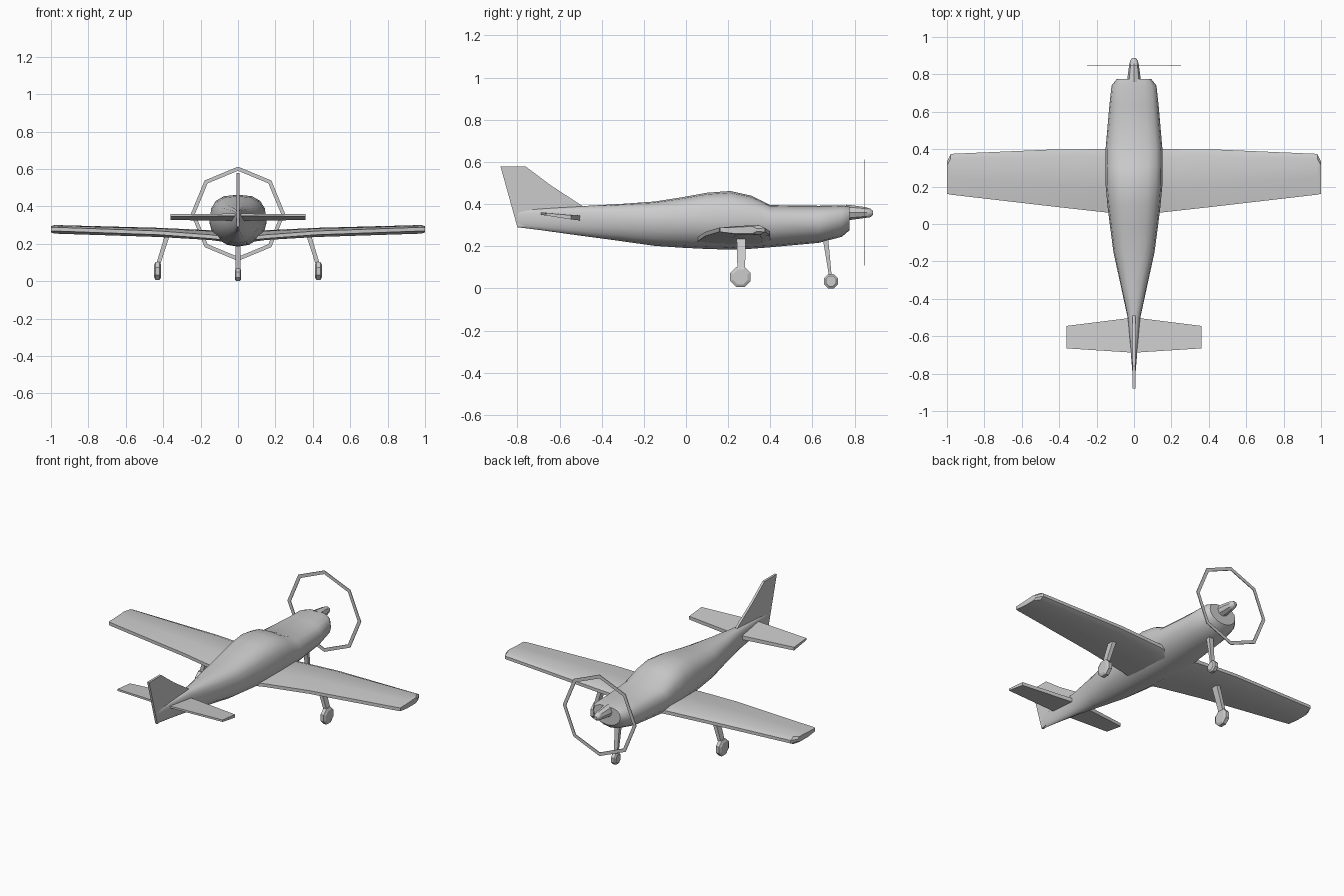
import bpy, bmesh, math
from mathutils import Vector

if "Cube" in bpy.data.objects:
    bpy.data.objects.remove(bpy.data.objects["Cube"])


def finish(name, bm, angle=None):
    bmesh.ops.recalc_face_normals(bm, faces=bm.faces)
    mesh = bpy.data.meshes.new(name)
    bm.to_mesh(mesh)
    bm.free()
    ob = bpy.data.objects.new(name, mesh)
    bpy.context.collection.objects.link(ob)
    if angle:
        bpy.ops.object.select_all(action='DESELECT')
        ob.select_set(True)
        bpy.context.view_layer.objects.active = ob
        bpy.ops.object.shade_smooth_by_angle(angle=math.radians(angle))
    return ob


def loft(name, rings, angle=None, closed=False):
    """Skin a list of equal-sized point rings; caps the ends unless closed."""
    bm = bmesh.new()
    vs = [[bm.verts.new(p) for p in r] for r in rings]
    pairs = list(zip(vs, vs[1:]))
    if closed:
        pairs.append((vs[-1], vs[0]))
    else:
        bm.faces.new(vs[0])
        bm.faces.new(vs[-1])
    n = len(vs[0])
    for a, b in pairs:
        for i in range(n):
            j = (i + 1) % n
            bm.faces.new((a[i], a[j], b[j], b[i]))
    return finish(name, bm, angle)


def body_ring(y, hw, top, bot, mid, n=16):
    """Boxy upper half, rounder lower half."""
    pts = []
    for i in range(n):
        t = math.tau * i / n
        c, s = math.cos(t), math.sin(t)
        e = 2 / 2.7 if s > 0 else 2 / 2.0
        h = top - mid if s > 0 else mid - bot
        pts.append((hw * math.copysign(abs(c) ** e, c), y,
                    mid + h * math.copysign(abs(s) ** e, s)))
    return pts


def circle(y, r, z, n=8, squash=1.0):
    return [(r * math.cos(math.tau * i / n), y,
             z + squash * r * math.sin(math.tau * i / n)) for i in range(n)]


def wing_ring(x, y0, y1, z0, z1, z_te):
    """Blunt leading edge at y1, thinner trailing edge at y0."""
    c, h = y1 - y0, z1 - z0
    return [(x, y0, z_te - 0.010), (x, y0, z_te + 0.010),
            (x, y0 + 0.4 * c, z1 - 0.004), (x, y1 - 0.12 * c, z1),
            (x, y1, z0 + 0.7 * h), (x, y1, z0 + 0.3 * h),
            (x, y1 - 0.12 * c, z0), (x, y0 + 0.4 * c, z0)]


def wheel(name, x, y, z, r, w):
    rings = []
    for dx, k in ((-w, 0.72), (-0.6 * w, 1), (0.6 * w, 1), (w, 0.72)):
        rings.append([(x + dx, y + k * r * math.cos(math.tau * (i + .5) / 8),
                       z + k * r * math.sin(math.tau * (i + .5) / 8)) for i in range(8)])
    return loft(name, rings)


def strut(name, top, bottom, top_half, bottom_half):
    rings = []
    for p, (a, b) in ((top, top_half), (bottom, bottom_half)):
        rings.append([Vector(p) + Vector((sx * a, sy * b, 0))
                      for sx, sy in ((-1, -1), (1, -1), (1, 1), (-1, 1))])
    return loft(name, rings)


# fuselage: y, half width, top, bottom, widest height
sections = [
    (0.775, 0.092, 0.390, 0.275, 0.34), (0.74, 0.120, 0.394, 0.245, 0.33),
    (0.63, 0.132, 0.392, 0.216, 0.31), (0.40, 0.152, 0.395, 0.195, 0.31),
    (0.31, 0.153, 0.440, 0.188, 0.32), (0.21, 0.152, 0.462, 0.184, 0.32),
    (0.10, 0.142, 0.454, 0.187, 0.32), (-0.02, 0.127, 0.432, 0.193, 0.32),
    (-0.15, 0.110, 0.412, 0.202, 0.32), (-0.32, 0.073, 0.400, 0.226, 0.325),
    (-0.50, 0.034, 0.390, 0.250, 0.33), (-0.68, 0.018, 0.380, 0.275, 0.33),
    (-0.80, 0.008, 0.370, 0.290, 0.33)]
loft("fuselage", [body_ring(*s) for s in sections], 40)

# spinner
loft("spinner", [circle(y, r, z) for y, r, z in (
    (0.76, 0.037, 0.360), (0.79, 0.034, 0.360), (0.85, 0.026, 0.360),
    (0.875, 0.020, 0.358), (0.887, 0.010, 0.358))], 40)

# propeller disc ring
loft("propeller_ring", [[(r * math.sin(a), y, 0.36 + r * math.cos(a))
                         for r, y in ((0.252, 0.844), (0.252, 0.848),
                                      (0.230, 0.848), (0.230, 0.844))]
                        for a in [math.tau * i / 8 for i in range(8)]], closed=True)

# vertical fin
fin = [(-0.88, 0.578), (-0.76, 0.578), (-0.64, 0.488), (-0.49, 0.390),
       (-0.52, 0.330), (-0.80, 0.290)]
loft("tail_fin", [[(x, y, z) for y, z in fin] for x in (-0.007, 0.007)])

for side, s in (("right", 1), ("left", -1)):
    # main wing
    loft(side + "_wing", [wing_ring(s * x, *v) for x, v in (
        (0.0, (0.045, 0.400, 0.200, 0.262, 0.222)),
        (0.15, (0.062, 0.400, 0.220, 0.272, 0.238)),
        (0.42, (0.092, 0.399, 0.236, 0.285, 0.258)),
        (0.98, (0.157, 0.375, 0.254, 0.300, 0.278)),
        (1.0, (0.162, 0.335, 0.260, 0.294, 0.278)))], 30)

    # tailplane, leading edge slightly lower
    loft(side + "_tailplane", [
        [(s * x, y0, z0 - 0.006), (s * x, y0, z0 + 0.006),
         (s * x, y1, z1 + t), (s * x, y1, z1 - t)]
        for x, y0, z0, y1, z1, t in ((0.0, -0.688, 0.355, -0.50, 0.334, 0.012),
                                     (0.36, -0.665, 0.352, -0.545, 0.337, 0.010))])

    # main landing gear
    strut(side + "_main_leg", (s * 0.375, 0.262, 0.255), (s * 0.428, 0.262, 0.085),
          (0.013, 0.022), (0.011, 0.018))
    wheel(side + "_main_wheel", s * 0.430, 0.258, 0.054, 0.052, 0.018)

# nose gear
strut("nose_leg", (0, 0.662, 0.235), (0, 0.686, 0.050), (0.015, 0.013), (0.012, 0.006))
wheel("nose_wheel", 0, 0.688, 0.034, 0.0365, 0.017)
